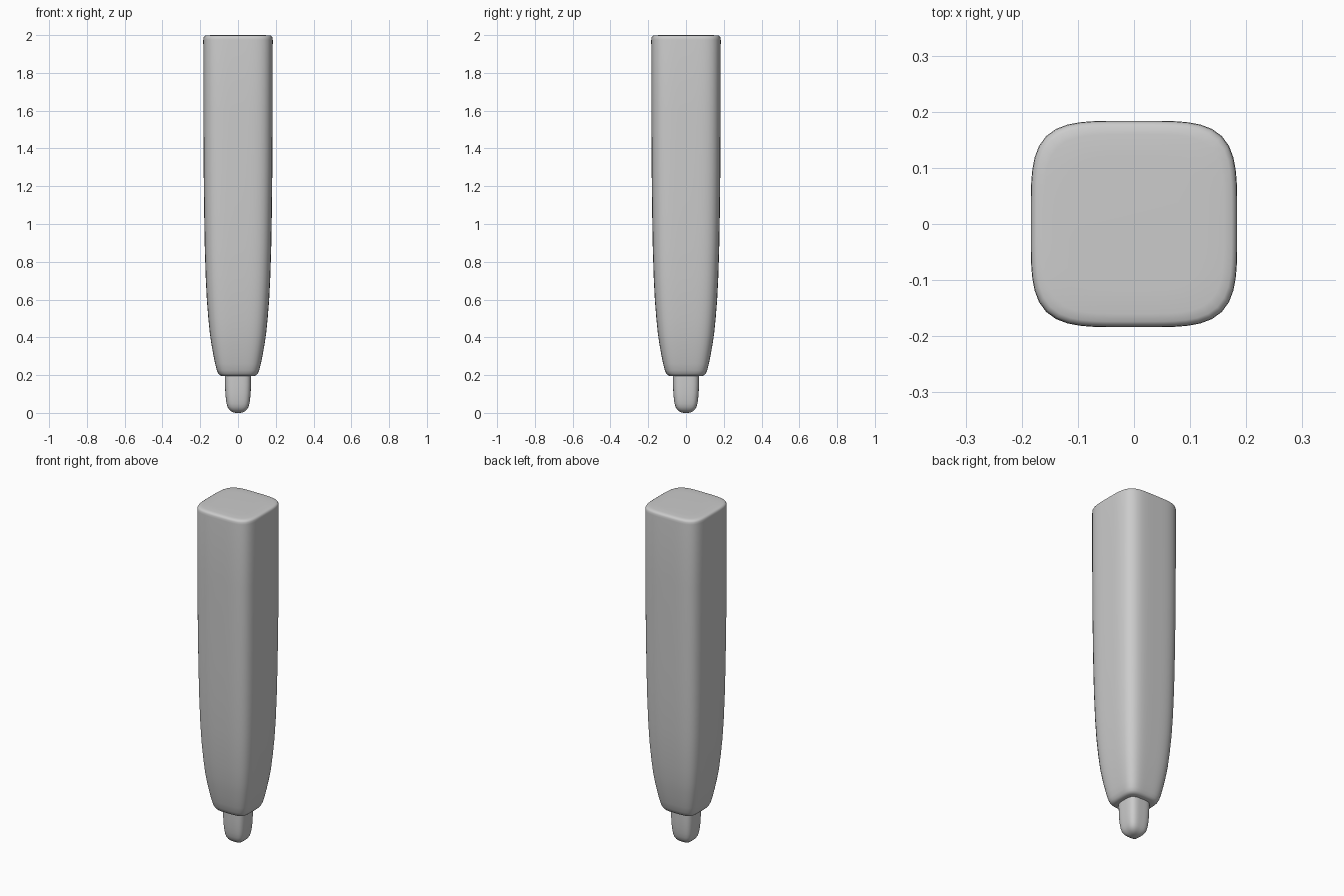
import bpy, bmesh, math

if "Cube" in bpy.data.objects:
    bpy.data.objects.remove(bpy.data.objects["Cube"])

SIDES = 64


def ring(bm, half, z, power):
    """Soft square cross-section (superellipse) at height z."""
    verts = []
    for i in range(SIDES):
        a = 2 * math.pi * i / SIDES
        c, s = math.cos(a), math.sin(a)
        r = half / (abs(c) ** power + abs(s) ** power) ** (1 / power)
        verts.append(bm.verts.new((r * c, r * s, z)))
    return verts


def loft(name, profile, power):
    """Skin soft square sections through (half width, z) points, capped at both ends."""
    bm = bmesh.new()
    rings = [ring(bm, h, z, power) for h, z in profile]
    for a, b in zip(rings, rings[1:]):
        for i in range(SIDES):
            j = (i + 1) % SIDES
            bm.faces.new((a[i], a[j], b[j], b[i]))
    bm.faces.new(rings[0][::-1])
    bm.faces.new(rings[-1])
    bmesh.ops.recalc_face_normals(bm, faces=bm.faces)
    mesh = bpy.data.meshes.new(name)
    bm.to_mesh(mesh)
    bm.free()
    obj = bpy.data.objects.new(name, mesh)
    bpy.context.collection.objects.link(obj)
    bpy.context.view_layer.objects.active = obj
    obj.select_set(True)
    bpy.ops.object.shade_smooth_by_angle(angle=math.radians(40))
    obj.select_set(False)
    return obj


# Tapered leg body, rounded at its lower shoulder and top edge
loft("leg_body", [
    (0.070, 0.195), (0.088, 0.196), (0.097, 0.200), (0.104, 0.208),
    (0.112, 0.225), (0.121, 0.26), (0.131, 0.31), (0.140, 0.36),
    (0.149, 0.42), (0.157, 0.50), (0.165, 0.60), (0.171, 0.72),
    (0.176, 0.88), (0.179, 1.05), (0.182, 1.30), (0.1835, 1.60),
    (0.184, 1.975), (0.183, 1.986), (0.180, 1.993), (0.174, 1.997),
    (0.160, 1.999), (0.120, 2.0)], 4.3)

# Small rounded foot peg, overlapping the body
loft("foot_peg", [
    (0.012, 0.0), (0.025, 0.003), (0.037, 0.009), (0.047, 0.018),
    (0.055, 0.031), (0.060, 0.048), (0.064, 0.072), (0.067, 0.105),
    (0.069, 0.15), (0.070, 0.22)], 3.6)
